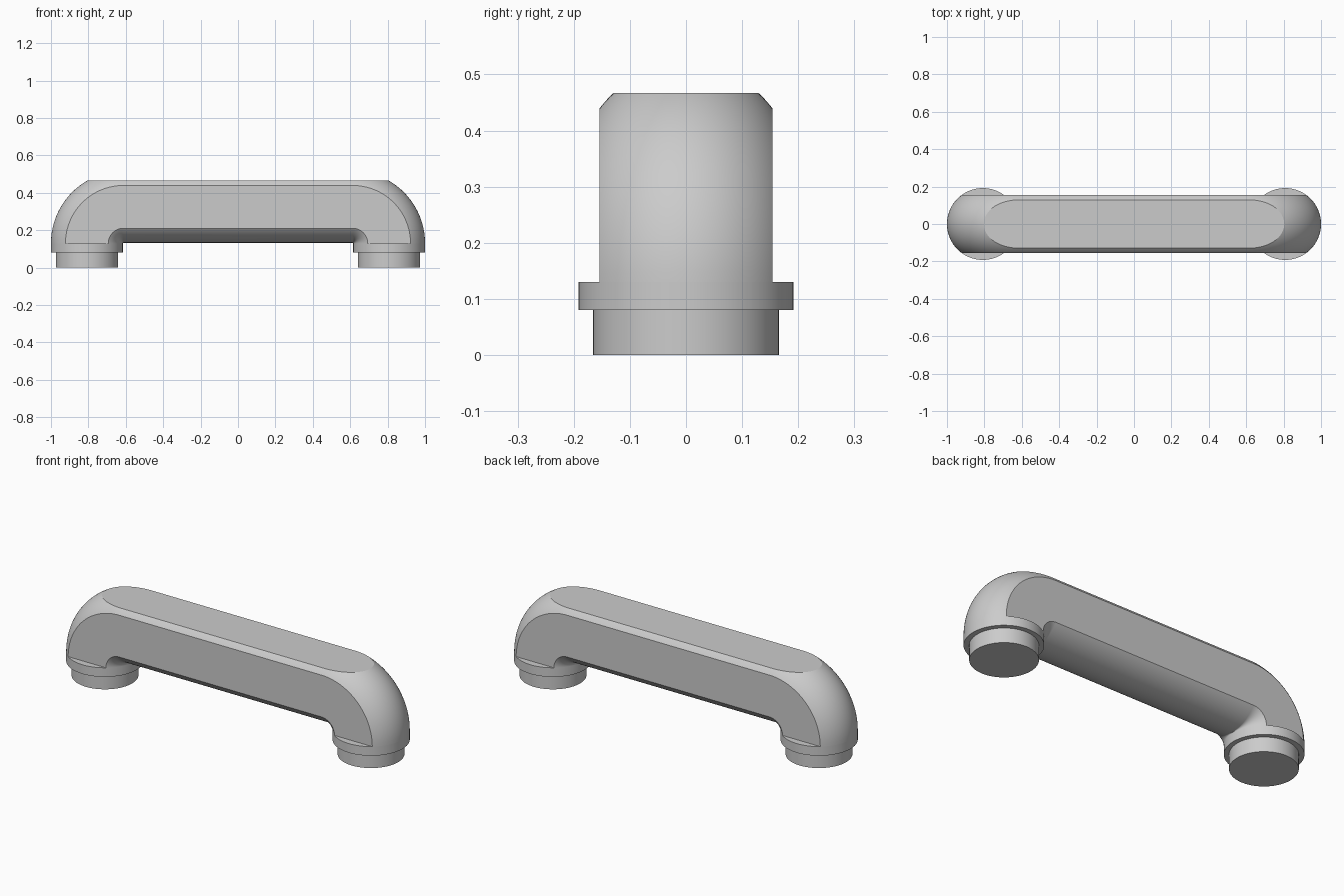
import bpy, bmesh, math
from mathutils import Vector

if "Cube" in bpy.data.objects:
    bpy.data.objects.remove(bpy.data.objects["Cube"])

LEG_X, BAR_Z, COLLAR_Z = 0.808, 0.325, 0.13   # pipe centre lines and leg base
R, BEND = 0.192, 0.195                        # pipe radius and bend radius
SIDES, STEPS = 96, 32

grey = bpy.data.materials.new("light grey")
grey.diffuse_color = (0.6, 0.6, 0.6, 1)
grey.use_nodes = True
grey.node_tree.nodes["Principled BSDF"].inputs["Base Color"].default_value = grey.diffuse_color


def finish(bm, name):
    bmesh.ops.recalc_face_normals(bm, faces=bm.faces)
    mesh = bpy.data.meshes.new(name)
    bm.to_mesh(mesh)
    bm.free()
    mesh.materials.append(grey)
    obj = bpy.data.objects.new(name, mesh)
    bpy.context.collection.objects.link(obj)
    bpy.ops.object.select_all(action='DESELECT')
    obj.select_set(True)
    bpy.context.view_layer.objects.active = obj
    bpy.ops.object.shade_smooth_by_angle(angle=math.radians(25))
    return obj


def disc(name, x, radius, z0, z1):
    bm = bmesh.new()
    bmesh.ops.create_cone(bm, cap_ends=True, segments=SIDES, radius1=radius,
                          radius2=radius, depth=z1 - z0)
    bmesh.ops.translate(bm, verts=bm.verts, vec=(x, 0, (z0 + z1) / 2))
    return finish(bm, name)


# Grip: round pipe swept along a quarter bend, the bar and another quarter bend
path = []
for side in (-1, 1):
    for i in range(STEPS + 1):
        a = math.pi / 2 * i / STEPS
        if side > 0:
            a = math.pi / 2 - a
        out = Vector((side * math.cos(a), 0, math.sin(a)))
        centre = Vector((side * (LEG_X - BEND), 0, BAR_Z - BEND))
        path.append((centre + out * BEND, out))

bm = bmesh.new()
rings = []
for point, out in path:
    ring = []
    for k in range(SIDES):
        t = 2 * math.pi * k / SIDES
        ring.append(bm.verts.new(point + out * R * math.cos(t)
                                 + Vector((0, R * math.sin(t), 0))))
    rings.append(ring)
for a, b in zip(rings, rings[1:]):
    for k in range(SIDES):
        j = (k + 1) % SIDES
        bm.faces.new((a[k], a[j], b[j], b[k]))
bm.faces.new(rings[0])
bm.faces.new(rings[-1])
bmesh.ops.recalc_face_normals(bm, faces=bm.faces)

# Flats sliced off the front, back and top
for co, no in (((0, -0.154, 0), (0, -1, 0)), ((0, 0.154, 0), (0, 1, 0)),
               ((0, 0, 0.467), (0, 0, 1))):
    bmesh.ops.bisect_plane(bm, geom=bm.verts[:] + bm.edges[:] + bm.faces[:],
                           plane_co=co, plane_no=no, clear_outer=True)
    rim = [e for e in bm.edges if e.is_boundary]
    bmesh.ops.edgeloop_fill(bm, edges=rim)
finish(bm, "grip")

# Collar and mounting foot under each end
for label, s in (("left", -1), ("right", 1)):
    disc(label + "_collar", s * LEG_X, R, 0.08, COLLAR_Z)
    disc(label + "_foot", s * (LEG_X - 0.001), 0.166, 0, 0.08)
